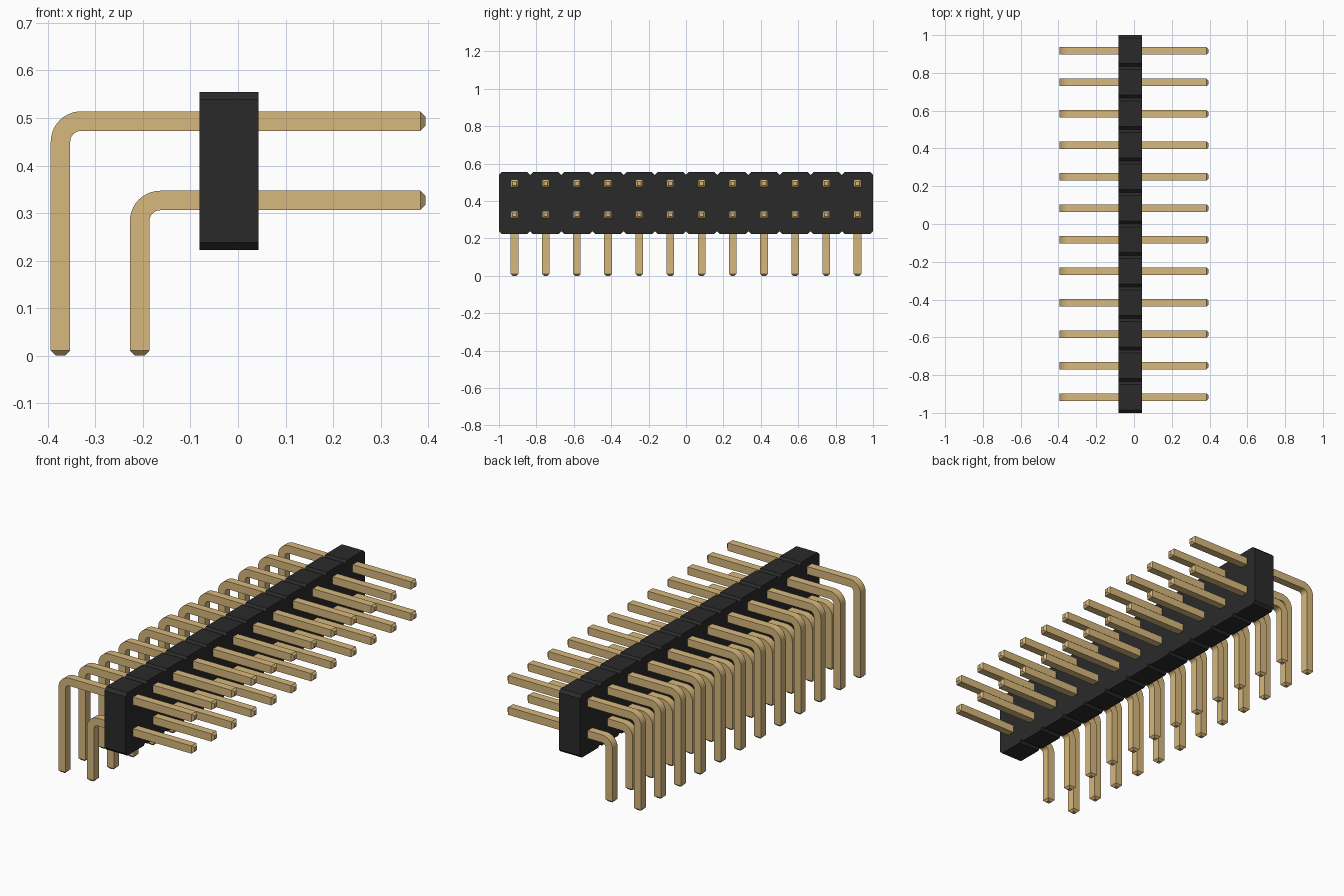
import bpy, bmesh, math
from mathutils import Vector

if "Cube" in bpy.data.objects:
    bpy.data.objects.remove(bpy.data.objects["Cube"])

COUNT = 12
PITCH = 2 / COUNT
HALF = 0.0205      # half the pin thickness
TIP = 0.0105       # pin tip chamfer
BEND = 0.0435      # centreline bend radius
REACH = 0.394      # pin extent along x


def make_material(name, rgb, roughness):
    mat = bpy.data.materials.new(name)
    mat.use_nodes = True
    mat.diffuse_color = (*rgb, 1)
    bsdf = mat.node_tree.nodes["Principled BSDF"]
    bsdf.inputs["Base Color"].default_value = (*rgb, 1)
    bsdf.inputs["Roughness"].default_value = roughness
    return mat


def finish(bm, name, mat):
    bmesh.ops.recalc_face_normals(bm, faces=bm.faces)
    mesh = bpy.data.meshes.new(name)
    bm.to_mesh(mesh)
    bm.free()
    mesh.materials.append(mat)
    obj = bpy.data.objects.new(name, mesh)
    bpy.context.collection.objects.link(obj)
    return obj


gold = make_material("pin gold", (0.68, 0.48, 0.205), 0.5)
black = make_material("housing black", (0.023, 0.023, 0.023), 0.6)


# Housing: notched outline in the y-z plane, extruded along x
def make_housing(x0, x1, z0, z1, cut):
    top, bottom = [], []
    for i in range(COUNT):
        a = -1 + i * PITCH
        b = a + PITCH
        for edge, z, inward in ((top, z1, -cut), (bottom, z0, cut)):
            if i == 0:
                edge.append((a, z + inward))
            edge += [(a + cut, z), (b - cut, z), (b, z + inward)]
    bm = bmesh.new()
    face = bm.faces.new([bm.verts.new((x0, y, z)) for y, z in top + bottom[::-1]])
    ext = bmesh.ops.extrude_face_region(bm, geom=[face])
    moved = [v for v in ext["geom"] if isinstance(v, bmesh.types.BMVert)]
    bmesh.ops.translate(bm, verts=moved, vec=(x1 - x0, 0, 0))
    bmesh.ops.triangulate(bm, faces=[f for f in bm.faces if len(f.verts) > 4])
    return finish(bm, "housing", black)


# Pin: square section swept from the solder tip, round the bend, to the mating tip
def make_pin(name, x, z, y):
    up, out = Vector((0, 0, 1)), Vector((1, 0, 0))
    rings = [(Vector((x, y, 0)), up, HALF - TIP), (Vector((x, y, TIP)), up, HALF)]
    centre = Vector((x + BEND, y, z - BEND))
    steps = 10
    for i in range(steps + 1):
        t = math.pi / 2 * i / steps
        radial = Vector((-math.cos(t), 0, math.sin(t)))
        rings.append((centre + radial * BEND, Vector((math.sin(t), 0, math.cos(t))), HALF))
    rings += [(Vector((REACH - TIP, y, z)), out, HALF), (Vector((REACH, y, z)), out, HALF - TIP)]

    bm = bmesh.new()
    side = Vector((0, 1, 0))
    loops = []
    for point, direction, h in rings:
        normal = direction.cross(side)
        loops.append([bm.verts.new(point + side * h * a + normal * h * b)
                      for a, b in ((1, 1), (-1, 1), (-1, -1), (1, -1))])
    for low, high in zip(loops, loops[1:]):
        for k in range(4):
            n = (k + 1) % 4
            bm.faces.new((low[k], low[n], high[n], high[k]))
    bm.faces.new(loops[0])
    bm.faces.new(loops[-1])
    return finish(bm, name, gold)


make_housing(-0.081, 0.043, 0.2225, 0.5545, 0.0155)

pins = []
for i in range(COUNT):
    y = -1 + PITCH * (i + 0.5)
    pins.append(make_pin(f"upper_pin_{i + 1}", -0.3735, 0.4935, y))
    pins.append(make_pin(f"lower_pin_{i + 1}", -0.207, 0.3265, y))

# Smooth the bends, keep square edges sharp
bpy.ops.object.select_all(action='DESELECT')
for pin in pins:
    pin.select_set(True)
bpy.context.view_layer.objects.active = pins[0]
bpy.ops.object.shade_smooth_by_angle(angle=math.radians(25))
